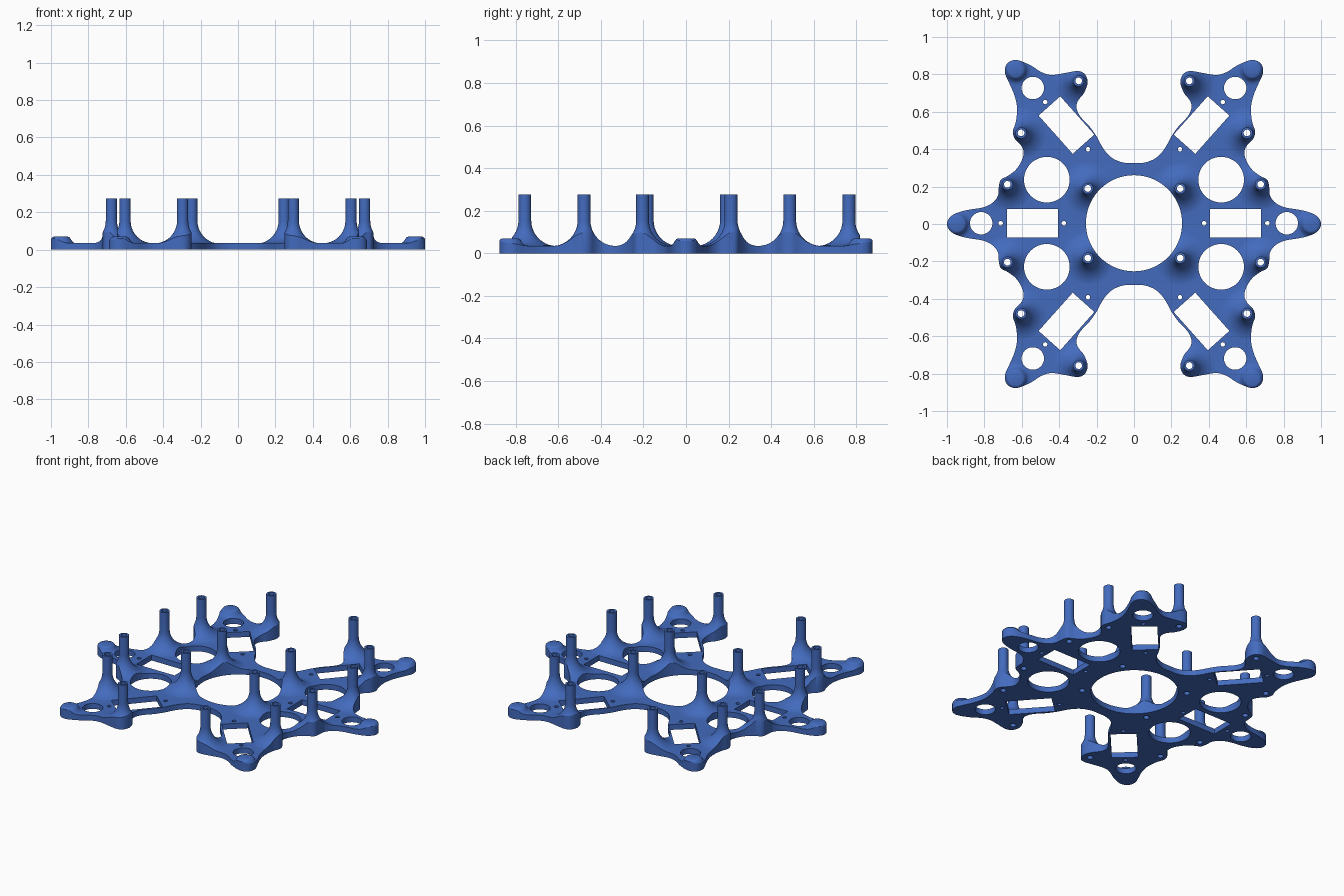
import bpy, bmesh, math
from mathutils import Vector

if "Cube" in bpy.data.objects:
    bpy.data.objects.remove(bpy.data.objects["Cube"])

blue = bpy.data.materials.new("blue plastic")
blue.diffuse_color = (0.056, 0.147, 0.515, 1)
blue.use_nodes = True
blue.node_tree.nodes["Principled BSDF"].inputs["Base Color"].default_value = blue.diffuse_color

PLATE = 0.035   # plate thickness
TOP = 0.275     # standoff height
DY = 0.004      # hole pattern offset in y


def make_object(name, bm):
    bmesh.ops.recalc_face_normals(bm, faces=bm.faces)
    mesh = bpy.data.meshes.new(name)
    bm.to_mesh(mesh)
    bm.free()
    mesh.materials.append(blue)
    ob = bpy.data.objects.new(name, mesh)
    bpy.context.collection.objects.link(ob)
    return ob


def prism(bm, pts, z0, z1):
    """Closed solid from a flat outline."""
    lo = [bm.verts.new((x, y, z0)) for x, y in pts]
    hi = [bm.verts.new((x, y, z1)) for x, y in pts]
    bm.faces.new(lo[::-1])
    bm.faces.new(hi)
    n = len(pts)
    for i in range(n):
        j = (i + 1) % n
        bm.faces.new((lo[i], lo[j], hi[j], hi[i]))


def lathe(bm, cx, cy, profile, n=40):
    """Closed solid of revolution from (radius, z) points."""
    rings = []
    for r, z in profile:
        rings.append([bm.verts.new((cx + r * math.cos(2 * math.pi * i / n),
                                    cy + r * math.sin(2 * math.pi * i / n), z))
                      for i in range(n)])
    bm.faces.new(rings[0][::-1])
    bm.faces.new(rings[-1])
    for a, b in zip(rings, rings[1:]):
        for i in range(n):
            j = (i + 1) % n
            bm.faces.new((a[i], a[j], b[j], b[i]))


def circle(cx, cy, r, n=32):
    return [(cx + r * math.cos(2 * math.pi * i / n),
             cy + r * math.sin(2 * math.pi * i / n)) for i in range(n)]


def rectangle(cx, cy, length, width, angle):
    c, s = math.cos(angle), math.sin(angle)
    return [(cx + u * c - v * s, cy + u * s + v * c)
            for u, v in ((-length / 2, -width / 2), (length / 2, -width / 2),
                         (length / 2, width / 2), (-length / 2, width / 2))]


def mirrored(x, y):
    """All mirror images of a position, with their signs."""
    return [(sx * x, sy * y + DY, sx * sy)
            for sx in (1, -1) for sy in ((1, -1) if y else (1,))]


def boolean(target, tool, operation, self_overlap=False):
    mod = target.modifiers.new(operation, 'BOOLEAN')
    mod.operation = operation
    mod.solver = 'EXACT'
    mod.object = tool
    mod.use_self = self_overlap
    bpy.context.view_layer.update()
    graph = bpy.context.evaluated_depsgraph_get()
    mesh = bpy.data.meshes.new_from_object(target.evaluated_get(graph))
    target.modifiers.clear()
    target.data = mesh
    bpy.data.objects.remove(tool)


# Outline of one quarter, smoothed by a spline and mirrored
quarter = [(0, .326), (.06, .329), (.12, .355), (.165, .405), (.2, .468), (.238, .522),
           (.287, .575), (.307, .62), (.3, .658), (.268, .7), (.248, .755), (.262, .8),
           (.3, .818), (.365, .808), (.44, .797), (.495, .812), (.556, .85), (.63, .877),
           (.678, .858), (.69, .81), (.668, .755), (.64, .69), (.625, .62), (.632, .545),
           (.648, .495), (.637, .455), (.604, .42), (.59, .385), (.6, .34), (.632, .29),
           (.675, .257), (.713, .235), (.723, .195), (.728, .15), (.758, .112), (.81, .088),
           (.89, .075), (.955, .056), (.989, .03), (1, 0)]
half = quarter + [(x, -y) for x, y in quarter[-2::-1]]
loop = [Vector(p) for p in half + [(-x, y) for x, y in half[-2:0:-1]]]
outline = []
STEPS = 5
for i in range(len(loop)):
    p0, p1, p2, p3 = (loop[(i + k) % len(loop)] for k in (-1, 0, 1, 2))
    for s in range(STEPS):
        t = s / STEPS
        p = 0.5 * (2 * p1 + (p2 - p0) * t + (2 * p0 - 5 * p1 + 4 * p2 - p3) * t * t
                   + (3 * p1 - p0 - 3 * p2 + p3) * t ** 3)
        outline.append((p.x, p.y))

# Flat slab
bm = bmesh.new()
prism(bm, [(-1.2, -1.2), (1.2, -1.2), (1.2, 1.2), (-1.2, 1.2)], 0, PLATE)
frame = make_object("frame_plate", bm)

# Standoffs with flared feet, and low bosses on the arm tips
standoffs = [(.296, .761), (.604, .483), (.677, .208), (.247, .186)]
R, F = .03, .12
flare = [(R + F - F * math.sin(a), PLATE - .0008 + F - F * math.cos(a))
         for a in [math.pi / 2 * k / 10 for k in range(11)]]
post = [(R + F, .012)] + flare + [(R, TOP)]
boss = [(.09, .012), (.09, .0345), (.072, .037), (.06, .045), (.051, .06), (.045, .067), (.037, .07)]
bm = bmesh.new()
for x, y in standoffs:
    for px, py, _ in mirrored(x, y):
        lathe(bm, px, py, post)
for x, y in [(.632, .826), (.947, 0)]:
    for px, py, _ in mirrored(x, y):
        lathe(bm, px, py - DY, boss)
boolean(frame, make_object("standoffs", bm), 'UNION', True)

# Trim everything to the outline
bm = bmesh.new()
prism(bm, outline, -.1, .5)
boolean(frame, make_object("outline_trim", bm), 'INTERSECT')

# Openings: centre, round windows, motor slots, screw holes
bm = bmesh.new()
prism(bm, circle(0, DY, .257, 72), -.1, .5)
holes = [(.466, .233, .122), (.541, .723, .06), (.817, 0, .06), (.475, .648, .012),
         (.246, .396, .012), (.375, 0, .012), (.713, 0, .012)]
holes += [(x, y, .018) for x, y in standoffs]
for x, y, r in holes:
    for px, py, _ in mirrored(x, y):
        prism(bm, circle(px, py, r, 48 if r > .05 else 20), -.1, .5)
for x, y, angle in [(.361, .525, math.radians(48.3)), (.542, 0, 0)]:
    for px, py, sign in mirrored(x, y):
        prism(bm, rectangle(px, py, .274, .155, sign * angle), -.1, .5)
boolean(frame, make_object("openings", bm), 'DIFFERENCE')

# Smooth shading with crisp edges
bpy.ops.object.select_all(action='DESELECT')
frame.select_set(True)
bpy.context.view_layer.objects.active = frame
bpy.ops.object.shade_smooth_by_angle(angle=math.radians(30))
